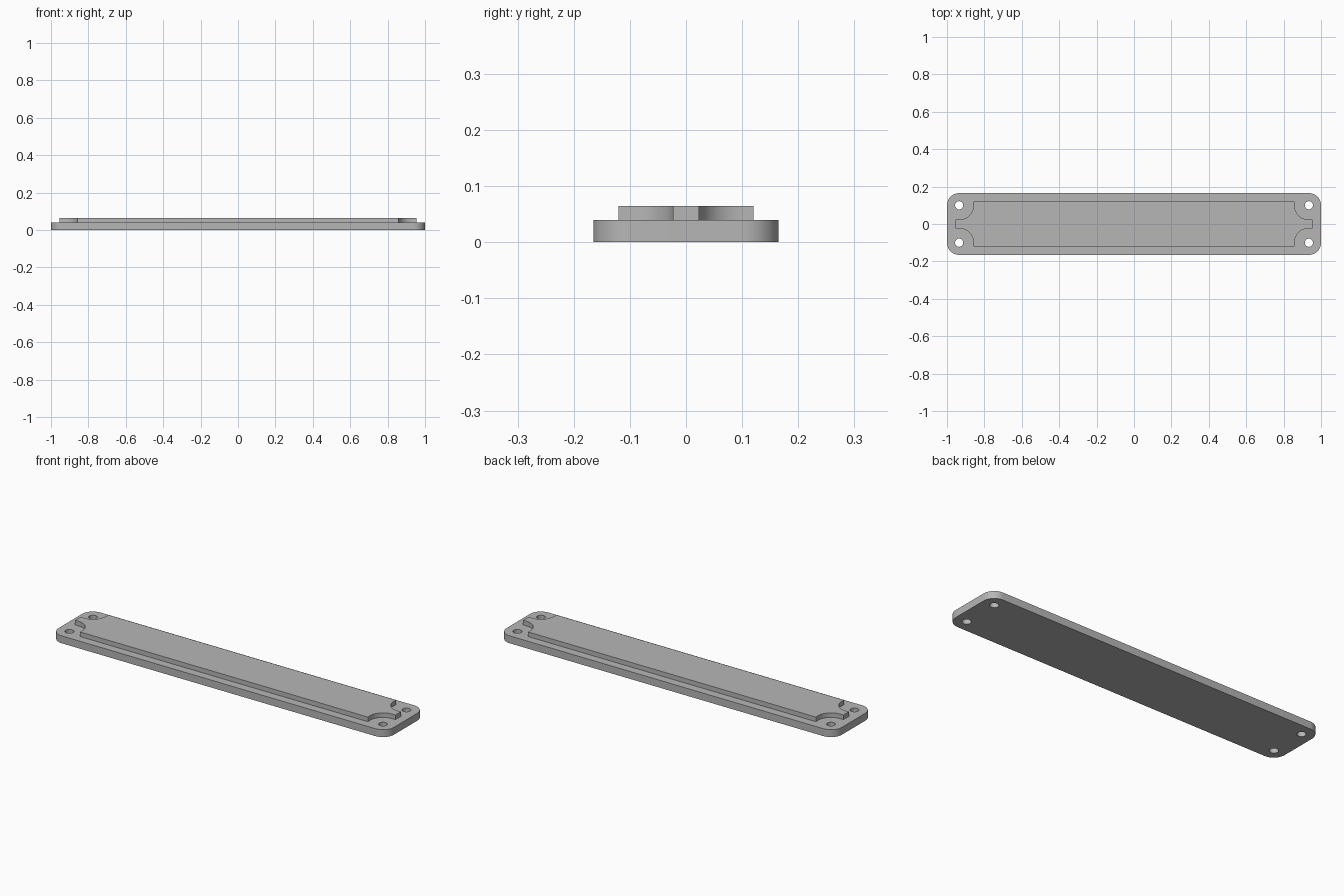
import bpy, bmesh
from math import sin, cos, pi, radians

cube = bpy.data.objects.get("Cube")
if cube:
    bpy.data.objects.remove(cube, do_unlink=True)

# Shared layout: corner rounding, screw holes and notches are concentric
CX, CY = 0.935, 0.10
CORNER_R, NOTCH_R, HOLE_R = 0.065, 0.077, 0.022
BASE_TOP, PANEL_TOP = 0.04, 0.065

grey = bpy.data.materials.new("plain_grey")
grey.use_nodes = True
colour = (0.47, 0.47, 0.47, 1)
grey.diffuse_color = colour
grey.node_tree.nodes["Principled BSDF"].inputs["Base Color"].default_value = colour


def arc(cx, cy, r, start, end, steps=12):
    angles = [radians(start + (end - start) * i / steps) for i in range(steps + 1)]
    return [(cx + r * cos(a), cy + r * sin(a)) for a in angles]


def four_way(quarter):
    """Mirror a first-quadrant outline, listed counter-clockwise, into all quadrants."""
    half = quarter + [(-x, y) for x, y in reversed(quarter)]
    return half + [(-x, -y) for x, y in half]


def prism(name, outline, z0, z1):
    bm = bmesh.new()
    face = bm.faces.new([bm.verts.new((x, y, z0)) for x, y in outline])
    top = bmesh.ops.extrude_face_region(bm, geom=[face])["geom"]
    verts = [v for v in top if isinstance(v, bmesh.types.BMVert)]
    bmesh.ops.translate(bm, verts=verts, vec=(0, 0, z1 - z0))
    bmesh.ops.recalc_face_normals(bm, faces=bm.faces)
    mesh = bpy.data.meshes.new(name)
    bm.to_mesh(mesh)
    bm.free()
    mesh.materials.append(grey)
    obj = bpy.data.objects.new(name, mesh)
    bpy.context.collection.objects.link(obj)
    return obj


# Base plate with rounded corners
base = prism("base_plate", four_way(arc(CX, CY, CORNER_R, 0, 90)), 0, BASE_TOP)

# Raised panel with an end tab and round notches clearing the screw holes
quarter = [(0.955, CY - NOTCH_R)] + arc(CX, CY, NOTCH_R, 270, 180)
quarter.append((CX - NOTCH_R, 0.12))
panel = prism("raised_panel", four_way(quarter), BASE_TOP - 0.005, PANEL_TOP)

# Screw holes through the four corners
for sx in (-1, 1):
    for sy in (-1, 1):
        circle = arc(sx * CX, sy * CY, HOLE_R, 0, 360, 24)[:-1]
        cutter = prism("hole_cutter", circle, -0.05, 0.1)
        cutter.hide_render = True
        cutter.hide_set(True)
        cut = base.modifiers.new("screw_hole", "BOOLEAN")
        cut.operation = "DIFFERENCE"
        cut.solver = "EXACT"
        cut.object = cutter

# Smooth the round walls, keep the edges crisp
bpy.ops.object.select_all(action="DESELECT")
for obj in (base, panel):
    obj.select_set(True)
    bpy.context.view_layer.objects.active = obj
    for modifier in list(obj.modifiers):
        bpy.ops.object.modifier_apply(modifier=modifier.name)
bpy.ops.object.shade_smooth_by_angle(angle=radians(30))
for obj in list(bpy.data.objects):
    if obj.name.startswith("hole_cutter"):
        bpy.data.objects.remove(obj, do_unlink=True)
